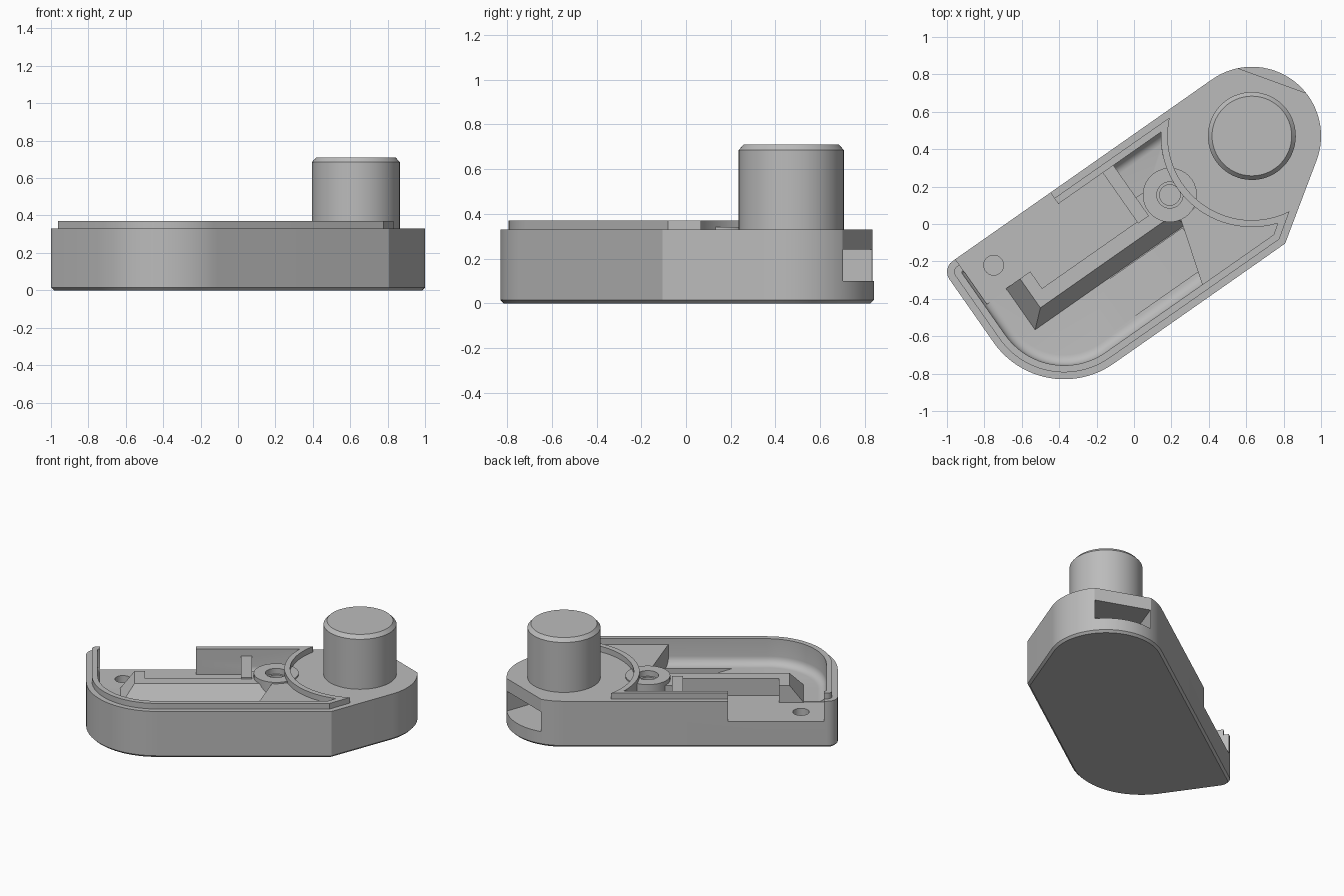
import bpy
import bmesh
from math import sin, cos, radians, sqrt, pi

cube = bpy.data.objects.get("Cube")
if cube:
    bpy.data.objects.remove(cube, do_unlink=True)

grey = bpy.data.materials.new("plain_grey")
grey.use_nodes = True
GREY = (0.5, 0.5, 0.5, 1)
grey.diffuse_color = GREY
grey.node_tree.nodes["Principled BSDF"].inputs["Base Color"].default_value = GREY

TURN = radians(35)      # the case lies diagonally; parts are drawn along its own axis
KNOB = (0.786, 0.024)   # centre of the round end
POST = (0.246, 0.017)
FLOOR, DECK, LIP = 0.19, 0.33, 0.37


def arc(c, r, a0, a1, n):
    return [(c[0] + r * cos(radians(a0 + (a1 - a0) * i / n)),
             c[1] + r * sin(radians(a0 + (a1 - a0) * i / n))) for i in range(n + 1)]


def rect(u0, u1, v0, v1):
    return [(u0, v0), (u1, v0), (u1, v1), (u0, v1)]


def left_end(d):
    """Left end of the outline, inset by d, from the top side round to the slanted corner."""
    r = max(0.07 - d, 0.01)
    pts = arc((-0.978 + d + r, 0.394 - d - r), r, 90, 180, 6)
    pts += arc((-0.518, -0.089), 0.46 - d, 180, 270, 24)
    return pts + [(0.602 - 0.315 * d, -0.549 + d)]


def outline(d):
    return left_end(d) + arc(KNOB, 0.37 - d, -55, 90, 36)


def tray(d, r):
    """Inset outline whose right end is a hollow arc of radius r around the round end."""
    pts = left_end(d)
    du, dv = cos(TURN), sin(TURN)
    u, v = pts[-1][0] - KNOB[0], pts[-1][1] - KNOB[1]
    b = u * du + v * dv
    t = -b - sqrt(b * b - (u * u + v * v - r * r))
    from math import atan2, degrees, asin
    start = degrees(atan2(v + t * dv, u + t * du)) % 360
    end = 180 - degrees(asin((0.394 - d - KNOB[1]) / r))
    return pts + arc(KNOB, r, start, end, 28)


def loft(name, rings, cutter=False):
    """Closed solid through rings of (points, height)."""
    bm = bmesh.new()
    loops = [[bm.verts.new((u, v, z)) for u, v in pts] for pts, z in rings]
    bm.faces.new(loops[0][::-1])
    bm.faces.new(loops[-1])
    n = len(loops[0])
    for a, b in zip(loops, loops[1:]):
        for i in range(n):
            j = (i + 1) % n
            bm.faces.new((a[i], a[j], b[j], b[i]))
    bmesh.ops.recalc_face_normals(bm, faces=bm.faces)
    me = bpy.data.meshes.new(name)
    bm.to_mesh(me)
    bm.free()
    me.materials.append(grey)
    ob = bpy.data.objects.new(name, me)
    bpy.context.collection.objects.link(ob)
    ob.rotation_euler.z = TURN
    ob.hide_render = cutter
    return ob


def prism(name, pts, z0, z1, cutter=False):
    return loft(name, [(pts, z0), (pts, z1)], cutter)


def boolean(ob, others, operation="DIFFERENCE"):
    bpy.context.view_layer.objects.active = ob
    for other in others:
        mod = ob.modifiers.new("cut", "BOOLEAN")
        mod.operation, mod.solver, mod.object = operation, "EXACT", other
        bpy.context.view_layer.update()
        bpy.ops.object.modifier_apply(modifier=mod.name)
        bpy.data.objects.remove(other, do_unlink=True)


def hole(c, r, z0, z1):
    return prism("hole_cutter", arc(c, r, 0, 350, 35), z0, z1, True)


def slot_box(d0, d1, w):
    """Rectangle across the round end, d0 to d1 from its centre."""
    pts = []
    for d, s in ((d0, -w), (d1, -w), (d1, w), (d0, w)):
        pts.append((KNOB[0] + d * cos(TURN) - s * sin(TURN),
                    KNOB[1] + d * sin(TURN) + s * cos(TURN)))
    return pts


# Case body with a chamfered underside and a raised lip
case = loft("case", [(outline(0.015), 0), (outline(0), 0.015), (outline(0), DECK)])
boolean(case, [prism("lip", tray(0.037, 0.45), DECK - 0.05, LIP)], "UNION")

# Hollow with a rounded floor edge
R = 0.056
rings = []
for i in range(6):
    a = pi / 2 * i / 5
    rings.append((tray(0.074 + R * (1 - sin(a)), 0.487), FLOOR + R * (1 - cos(a))))
rings.append((tray(0.074, 0.487), 0.6))
boolean(case, [
    loft("hollow_cutter", rings, True),
    # Side port and the board recess behind it
    prism("port_cutter", rect(-0.89, -0.27, 0.1, 0.6), FLOOR - 0.002, 0.6, True),
    prism("board_cutter", rect(-0.6, 0.02, 0, 0.32), FLOOR - 0.003, 0.3, True),
    # Sunken part of the floor
    loft("sink_cutter", [(rect(-0.177, 0.2, -0.405, -0.167), 0.15),
                         (rect(-0.42, 0.2, -0.405, -0.167), 0.23)], True),
    hole((-0.741, 0.25), 0.053, 0.08, 0.3),
    # Cord slot in the round end
    prism("end_cutter", slot_box(0.315, 0.6, 0.4), 0.1, 0.6, True),
    prism("slot_cutter", slot_box(0.1, 0.5, 0.19), 0.1, 0.24, True),
])

# Sloped ridge around the board recess
ridge = loft("board_ridge", [(rect(-0.765, 0.22, -0.167, 0.11), FLOOR - 0.01),
                             (rect(-0.667, 0.2, -0.08, 0.11), 0.31)])
boolean(ridge, [prism("ridge_cutter", rect(-0.6, 0.02, 0, 0.5), 0, 0.6, True)])
stop = prism("board_stop", rect(0.02, 0.09, -0.01, 0.34), 0.14, DECK - 0.01)

# Raised deck beside the round end
corner = tray(0.055, 0.47)
deck_pts = [(0.107, corner[32][1])] + [p for p in corner[32:] if p[1] < -0.08] + [(0.22, -0.12)]
deck = prism("inner_deck", deck_pts, 0.12, DECK)

# Screw post with a stepped hole
post = prism("screw_post", arc(POST, 0.145, 0, 350, 35), 0.12, DECK + 0.01)
for ob in (ridge, stop, deck):
    boolean(ob, [hole(POST, 0.1, 0, 0.6)])
boolean(post, [hole(POST, 0.07, 0.3, 0.6), hole(POST, 0.055, 0.2, 0.35)])

# Round knob with a chamfered top
knob = loft("knob", [(arc(KNOB, r, 0, 354, 59), z)
                     for r, z in ((0.235, DECK - 0.02), (0.235, 0.685), (0.213, 0.71))])

# Smooth shading with sharp edges
bpy.ops.object.select_all(action="DESELECT")
for ob in (case, ridge, stop, deck, post, knob):
    ob.select_set(True)
bpy.context.view_layer.objects.active = case
bpy.ops.object.shade_smooth_by_angle(angle=radians(30))
